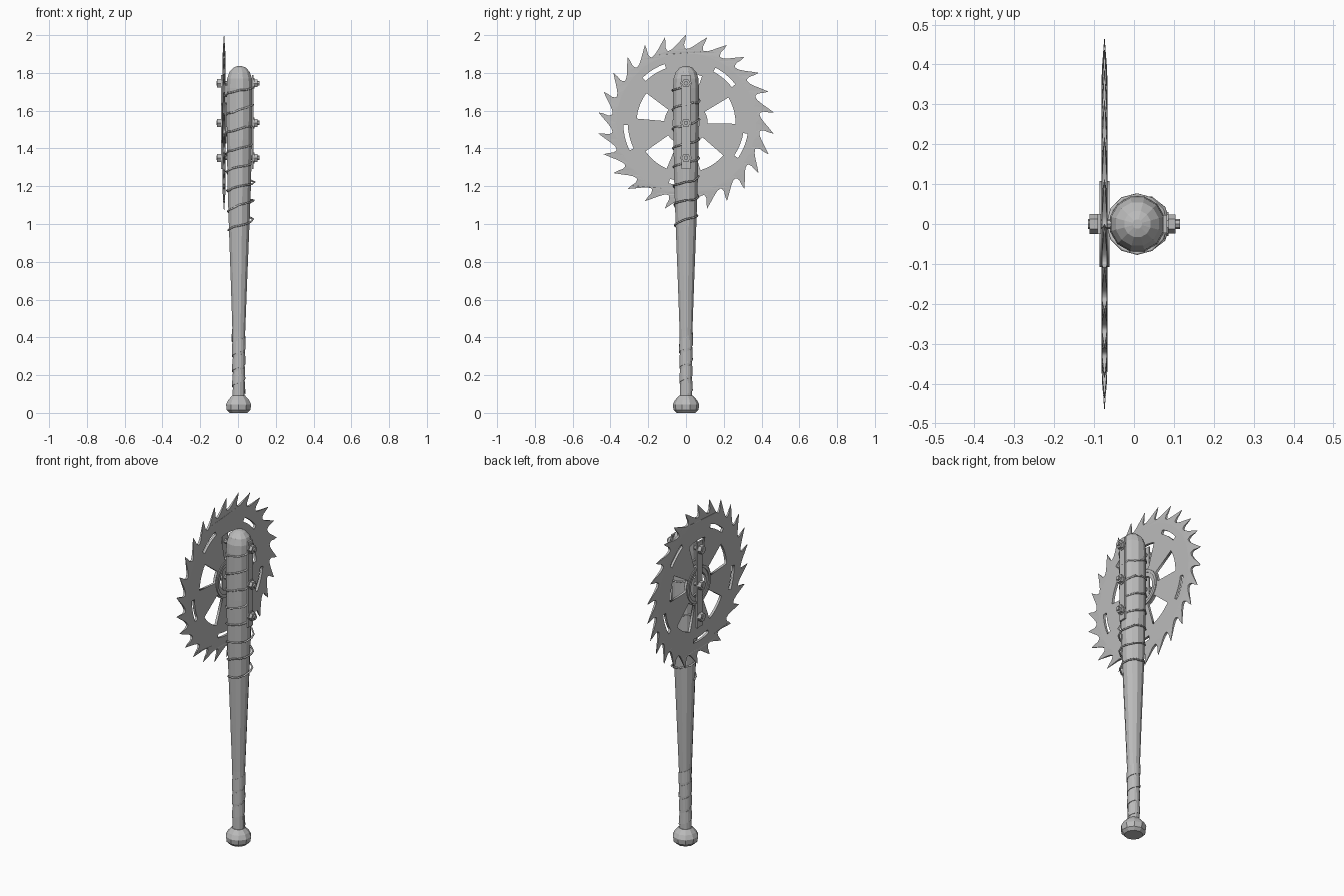
import bpy, bmesh, math, random
from mathutils import Matrix, Vector

random.seed(4)
if "Cube" in bpy.data.objects:
    bpy.data.objects.remove(bpy.data.objects["Cube"])

grey = bpy.data.materials.new("worn_grey")
grey.use_nodes = True
grey.diffuse_color = (0.5, 0.5, 0.5, 1)
grey.node_tree.nodes["Principled BSDF"].inputs["Base Color"].default_value = (0.5, 0.5, 0.5, 1)

BLADE_X, BLADE_Z = -0.074, 1.535


def add_object(name, data):
    ob = bpy.data.objects.new(name, data)
    bpy.context.scene.collection.objects.link(ob)
    data.materials.clear()
    data.materials.append(grey)
    return ob


def from_bmesh(name, bm):
    bmesh.ops.recalc_face_normals(bm, faces=bm.faces)
    me = bpy.data.meshes.new(name)
    bm.to_mesh(me)
    bm.free()
    return add_object(name, me)


def lathe(name, profile, sides, center):
    """Revolve (radius, height) pairs about a vertical axis."""
    bm = bmesh.new()
    rings = []
    for r, z in profile:
        cx = center(z)
        rings.append([bm.verts.new((cx + r * math.cos(a), r * math.sin(a), z))
                      for a in (math.tau * (i + 0.5) / sides for i in range(sides))])
    for low, high in zip(rings, rings[1:]):
        for i in range(sides):
            j = (i + 1) % sides
            bm.faces.new((low[i], low[j], high[j], high[i]))
    bm.faces.new(rings[0])
    bm.faces.new(rings[-1])
    return from_bmesh(name, bm)


def polar(r, degrees):
    a = math.radians(degrees)
    return (r * math.cos(a), r * math.sin(a))


def sector(r0, r1, mid, half, steps=5):
    """Closed outline between two radii, centred on an angle."""
    angles = [mid - half + 2 * half * i / steps for i in range(steps + 1)]
    return [polar(r1, a) for a in angles] + [polar(r0, a) for a in reversed(angles)]


def circle(r, n):
    return [polar(r, 360 * i / n) for i in range(n)]


def plate(name, outlines, half, taper=None):
    """Flat plate with holes, standing in the blade plane."""
    cu = bpy.data.curves.new(name, 'CURVE')
    cu.dimensions = '2D'
    cu.fill_mode = 'BOTH'
    cu.extrude = half
    for pts in outlines:
        sp = cu.splines.new('POLY')
        sp.points.add(len(pts) - 1)
        for p, (u, v) in zip(sp.points, pts):
            p.co = (u, v, 0, 1)
        sp.use_cyclic_u = True
    tmp = add_object(name + "_curve", cu)
    dg = bpy.context.evaluated_depsgraph_get()
    me = bpy.data.meshes.new_from_object(tmp.evaluated_get(dg))
    bpy.data.objects.remove(tmp)
    for v in me.vertices:
        u, w, t = v.co
        if taper:
            t *= taper(math.hypot(u, w))
        v.co = (BLADE_X + t, u, BLADE_Z + w)
    me.name = name
    return add_object(name, me)


def tube(name, pts, radius, cyclic=False):
    cu = bpy.data.curves.new(name, 'CURVE')
    cu.dimensions = '3D'
    cu.bevel_depth = radius
    cu.bevel_resolution = 1
    cu.use_fill_caps = True
    sp = cu.splines.new('POLY')
    sp.points.add(len(pts) - 1)
    for p, co in zip(sp.points, pts):
        p.co = (*co, 1)
    sp.use_cyclic_u = cyclic
    return add_object(name, cu)


def box(name, size, loc):
    bm = bmesh.new()
    bmesh.ops.create_cube(bm, size=1, matrix=Matrix.Translation(loc) @ Matrix.Diagonal((*size, 1)))
    return from_bmesh(name, bm)


def rod(name, sides, radius, x0, x1, z):
    bm = bmesh.new()
    m = Matrix.Translation(((x0 + x1) / 2, 0, z)) @ Matrix.Rotation(math.pi / 2, 4, 'Y')
    bmesh.ops.create_cone(bm, cap_ends=True, segments=sides, radius1=radius, radius2=radius,
                          depth=abs(x1 - x0), matrix=m)
    return from_bmesh(name, bm)


# Bat: knob, handle, barrel and domed end
body = [(0.033, 0.08), (0.031, 0.2), (0.035, 0.43), (0.045, 0.7), (0.056, 0.98), (0.064, 1.2),
        (0.069, 1.45), (0.071, 1.72), (0.068, 1.77), (0.056, 1.805), (0.034, 1.828), (0.012, 1.836)]
knob = [(0.05, 0), (0.066, 0.016), (0.07, 0.045), (0.058, 0.068), (0.036, 0.092)]


def lean(z):
    return 0.003 + 0.003 * z


def bat_radius(z):
    for (r0, z0), (r1, z1) in zip(body, body[1:]):
        if z0 <= z <= z1:
            return r0 + (r1 - r0) * (z - z0) / (z1 - z0)
    return body[0][0]


lathe("bat_body", body, 12, lean)
lathe("bat_knob", knob, 10, lean)

# Grip tape: overlapping turns on the handle
bm = bmesh.new()
prev = None
steps = 60
for i in range(steps + 1):
    z = 0.1 + 0.28 * i / steps
    a = math.tau * 3.5 * i / steps
    pair = []
    for dz, lift in ((0, 0.004), (0.065, 0.001)):
        r = bat_radius(z + dz) + lift
        pair.append(bm.verts.new((lean(z) + r * math.cos(a), r * math.sin(a), z + dz)))
    if prev:
        bm.faces.new((prev[0], pair[0], pair[1], prev[1]))
    prev = pair
tape = from_bmesh("grip_tape", bm)
tape.modifiers.new("thickness", 'SOLIDIFY').thickness = 0.003

# Wire wound up the barrel, looser on the lower right side
wire = []
turns, per_turn = 7.5, 12
for i in range(int(turns * per_turn) + 1):
    t = i / (turns * per_turn)
    a = math.pi + math.tau * i / per_turn
    z = 0.97 + 0.76 * t + random.uniform(-0.006, 0.006)
    loose = 0.014 * max(0, math.cos(a)) if z < 1.3 else 0
    r = bat_radius(z) + 0.002 + loose
    wire.append((lean(z) + r * math.cos(a), r * math.sin(a), z))
tube("barrel_wire", wire, 0.005)

# Saw blade: pierced disc and thinned toothed rim
TEETH = 26
windows = [sector(0.115, 0.262, 15 + 72 * k, 16) for k in range(5)]
slots = [sector(0.308, 0.332, 50 + 72 * k, 12) for k in range(5)]
plate("blade_disc", [circle(0.37, 52)] + windows + slots + [circle(0.07, 20)], 0.007)

tooth = [(0, 0.392), (0.2, 0.396), (0.45, 0.412), (0.75, 0.44), (1.0, 0.467),
         (0.97, 0.44), (0.9, 0.415), (0.93, 0.398)]
rim = [polar(r, 90 - 360 / TEETH * (k + f)) for k in range(TEETH) for f, r in tooth]
plate("blade_teeth", [rim, circle(0.37, 52)], 0.007,
      lambda r: min(1, max(0.12, (0.467 - r) / 0.08)))

# Raised hub ring
plate("hub_ring", [circle(0.108, 28), circle(0.092, 28)], 0.012)

# Straps and through bolts holding the blade to the barrel
box("blade_strap", (0.008, 0.05, 0.5), (-0.087, 0, 1.54))
box("barrel_strap", (0.01, 0.045, 0.5), (0.078, 0, 1.54))
for k, z in enumerate((1.745, 1.535, 1.35)):
    rod(f"bolt_shaft_{k}", 8, 0.012, -0.115, 0.115, z)
    rod(f"bolt_head_{k}", 6, 0.025, -0.112, -0.09, z)
    rod(f"bolt_washer_{k}", 10, 0.03, 0.082, 0.087, z)
    rod(f"bolt_nut_{k}", 6, 0.024, 0.086, 0.104, z)
